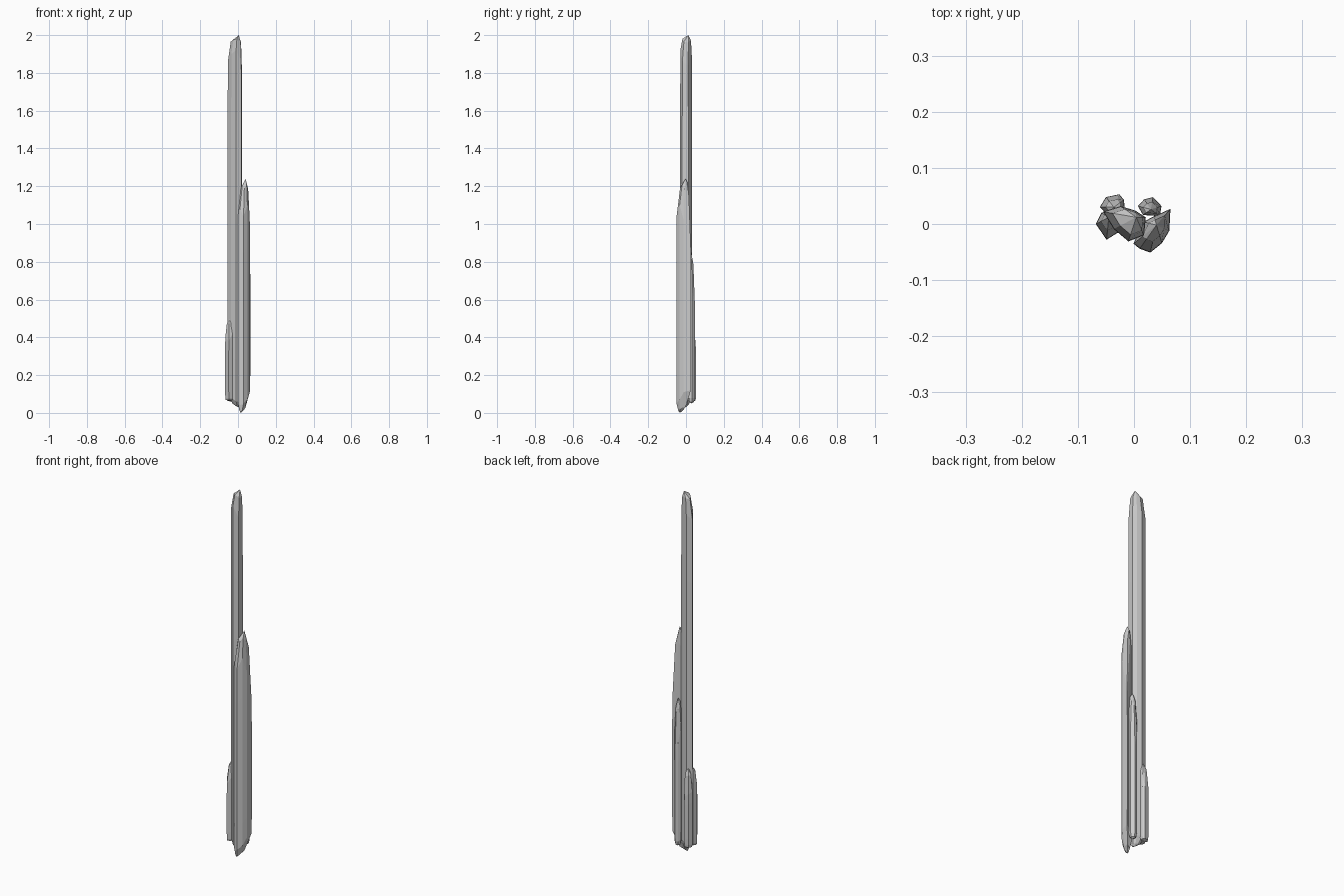
import bpy, bmesh


def crystal(name, sides, foot, peak, foot_cut=0.5, tip_cut=0.45, waist=0.97):
    """Faceted shard: each side edge is (x, y, low z, high z), closed by worn points."""
    cx = sum(p[0] for p in sides) / len(sides)
    cy = sum(p[1] for p in sides) / len(sides)

    def toward(p, z, end, f, fz):
        return (p[0] + (end[0] - p[0]) * f, p[1] + (end[1] - p[1]) * f, z + (end[2] - z) * fz)

    def scaled(p, t, s):
        return (cx + (p[0] - cx) * s, cy + (p[1] - cy) * s, p[2] + (p[3] - p[2]) * t)

    rings = [
        [toward(p, p[2], foot, foot_cut, 0.75) for p in sides],
        [scaled(p, 0.0, waist) for p in sides],
        [scaled(p, 0.12, 1.0) for p in sides],
        [scaled(p, 0.8, 1.0) for p in sides],
        [scaled(p, 1.0, waist) for p in sides],
        [toward(p, p[3], peak, tip_cut, 0.75) for p in sides],
    ]
    bm = bmesh.new()
    loops = [[bm.verts.new(c) for c in r] for r in rings]
    n = len(sides)
    for a, b in zip(loops, loops[1:]):
        for i in range(n):
            j = (i + 1) % n
            bm.faces.new((a[i], a[j], b[j], b[i]))
    for ring, end in ((loops[0], foot), (loops[-1], peak)):
        v = bm.verts.new(end)
        for i in range(n):
            bm.faces.new((ring[i], ring[(i + 1) % n], v))
    bmesh.ops.recalc_face_normals(bm, faces=bm.faces)
    me = bpy.data.meshes.new(name)
    bm.to_mesh(me)
    bm.free()
    ob = bpy.data.objects.new(name, me)
    bpy.context.collection.objects.link(ob)
    return ob


# Tall central shard
crystal("tall_crystal", [
    (-0.055, 0.022, 0.10, 1.86), (-0.036, -0.009, 0.08, 1.90),
    (-0.010, -0.031, 0.06, 1.92), (0.018, -0.020, 0.06, 1.86),
    (0.021, 0.012, 0.08, 1.84), (0.002, 0.024, 0.08, 1.90),
    (-0.024, 0.032, 0.09, 1.88)],
    (0.0, 0.0, 0.03), (0.004, 0.012, 2.0), tip_cut=0.28)

# Medium shard, front right
crystal("medium_crystal", [
    (0.065, 0.027, 0.12, 0.86), (0.036, 0.014, 0.09, 1.16),
    (0.017, 0.004, 0.06, 1.12), (-0.001, -0.035, 0.05, 1.04),
    (0.010, -0.044, 0.04, 1.08), (0.029, -0.051, 0.05, 1.04),
    (0.050, -0.034, 0.07, 1.10), (0.063, -0.012, 0.11, 1.02)],
    (0.015, -0.032, 0.0), (0.040, -0.002, 1.24), tip_cut=0.4)

# Short shard, left
crystal("short_crystal", [
    (-0.068, 0.000, 0.08, 0.40), (-0.049, -0.028, 0.08, 0.38),
    (-0.028, -0.015, 0.08, 0.42), (-0.018, 0.020, 0.08, 0.46),
    (-0.034, 0.028, 0.08, 0.47), (-0.058, 0.020, 0.08, 0.44)],
    (-0.046, 0.0, 0.065), (-0.045, 0.012, 0.50), foot_cut=0.15, tip_cut=0.4)

# Short shard, back left
crystal("short_back_crystal", [
    (-0.061, 0.030, 0.08, 0.37), (-0.045, 0.015, 0.08, 0.44),
    (-0.016, 0.025, 0.08, 0.46), (-0.018, 0.043, 0.08, 0.42),
    (-0.026, 0.053, 0.08, 0.34), (-0.050, 0.048, 0.08, 0.36)],
    (-0.038, 0.036, 0.06), (-0.036, 0.030, 0.49), foot_cut=0.15, tip_cut=0.4)

# Slim shard, back right
crystal("slim_back_crystal", [
    (0.007, 0.032, 0.09, 0.70), (0.016, 0.016, 0.08, 0.80),
    (0.046, 0.014, 0.08, 0.78), (0.049, 0.032, 0.08, 0.66),
    (0.034, 0.048, 0.08, 0.56), (0.018, 0.044, 0.08, 0.62)],
    (0.030, 0.028, 0.05), (0.030, 0.026, 0.86), foot_cut=0.3, tip_cut=0.4)
